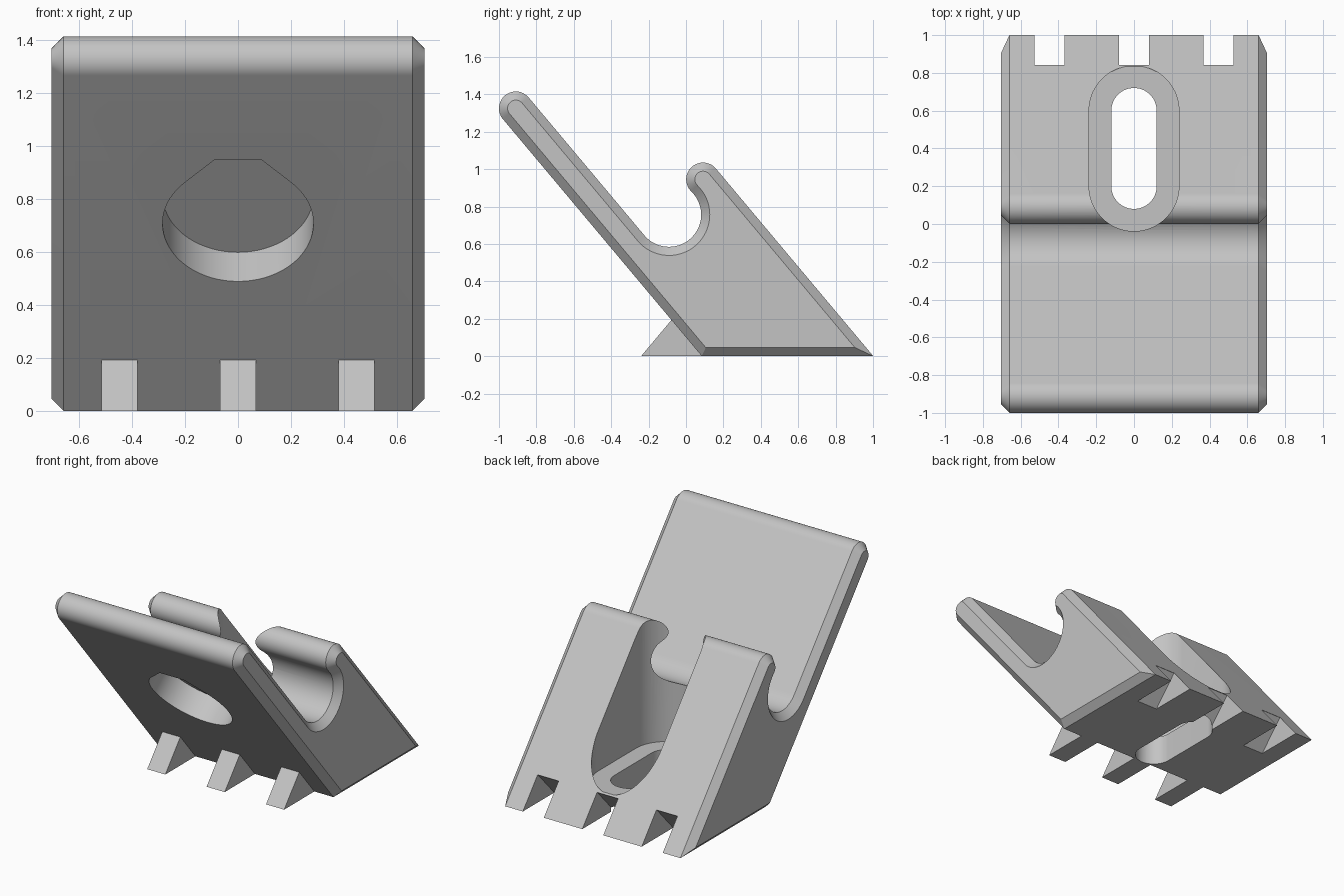
import bpy, bmesh
from math import sin, cos, tan, radians
from mathutils import Vector, Matrix

if "Cube" in bpy.data.objects:
    bpy.data.objects.remove(bpy.data.objects["Cube"], do_unlink=True)

TILT = 50                      # slope of the back plate
R = 0.09                       # rounding of the plate and hook tips
SCOOP = 0.172                  # radius of the cradle
CHAMFER = 0.046
HALF = 0.705

grey = bpy.data.materials.new("light grey plastic")
grey.use_nodes = True
grey.diffuse_color = (0.55, 0.55, 0.55, 1)
grey.node_tree.nodes["Principled BSDF"].inputs["Base Color"].default_value = grey.diffuse_color


def direction(deg):
    return Vector((cos(radians(deg)), sin(radians(deg))))


def arc(centre, radius, start, end, step=5):
    n = max(2, round(abs(end - start) / step))
    return [Vector(centre) + radius * direction(start + (end - start) * i / n)
            for i in range(n + 1)]


def inset(points, d):
    """Mitred inset of a clockwise outline."""
    result = []
    for i, p in enumerate(points):
        a = (p - points[i - 1]).normalized()
        b = (points[(i + 1) % len(points)] - p).normalized()
        na, nb = Vector((a.y, -a.x)), Vector((b.y, -b.x))
        result.append(p + (na + nb) * d / (1 + na.dot(nb)))
    return result


def loft(name, sections, frame):
    """Closed solid through (height, outline) sections in a local frame."""
    bm = bmesh.new()
    rings = [[bm.verts.new(frame @ Vector((p[0], p[1], w))) for p in pts] for w, pts in sections]
    for lo, hi in zip(rings, rings[1:]):
        for i in range(len(lo)):
            bm.faces.new((lo[i - 1], lo[i], hi[i], hi[i - 1]))
    bm.faces.new(rings[0])
    bm.faces.new(rings[-1])
    bmesh.ops.recalc_face_normals(bm, faces=bm.faces)
    mesh = bpy.data.meshes.new(name)
    bm.to_mesh(mesh)
    bm.free()
    mesh.materials.append(grey)
    obj = bpy.data.objects.new(name, mesh)
    bpy.context.collection.objects.link(obj)
    return obj


def prism(name, points, frame, low, high):
    return loft(name, [(low, points), (high, points)], frame)


def combine(target, tool, operation):
    mod = target.modifiers.new(tool.name, "BOOLEAN")
    mod.operation, mod.solver, mod.object = operation, "EXACT", tool
    tool.hide_render = True
    bpy.context.view_layer.objects.active = target
    bpy.ops.object.modifier_apply(modifier=mod.name)
    bpy.data.objects.remove(tool, do_unlink=True)


SIDE = Matrix(((0, 0, 1, 0), (1, 0, 0, 0), (0, 1, 0, 0), (0, 0, 0, 1)))
UP = Matrix.Identity(4)

# Side profile: plate tip, cradle, hook tip, sloped back, flat base
plate_tip = Vector((-0.91, 1.325))
cradle = plate_tip + 0.962 * direction(-TILT) + (R + SCOOP) * direction(90 - TILT)
hook_tip = cradle + (R + SCOOP) * direction(46)
hook = arc(hook_tip, R, 226, 40)
front_top = plate_tip + R * direction(220)
front_foot = front_top.x + front_top.y / tan(radians(TILT))
back_foot = hook[-1].x + hook[-1].y / tan(radians(TILT))
profile = (arc(plate_tip, R, 220, 40) + arc(cradle, SCOOP, 220, 406) + hook[1:]
           + [Vector((back_foot, 0)), Vector((front_foot, 0))])

# Stand body with chamfered ends
small = inset(profile, CHAMFER)
stand = loft("stand_body", [(-HALF, small), (CHAMFER - HALF, profile),
                            (HALF - CHAMFER, profile), (HALF, small)], SIDE)

# Front teeth and matching rear notches
for x in (-0.447, 0, 0.447):
    tooth = [(-0.24, 0), (-0.078, 0.193), (0, 0.193), (0.1, 0)]
    combine(stand, prism("front_tooth", tooth, SIDE, x - 0.068, x + 0.068), "UNION")
    notch = [(0.636, -0.03), (0.841, 0.214 - 0.025), (1.1, 0.189), (1.1, -0.03)]
    combine(stand, prism("rear_notch", notch, SIDE, x - 0.079, x + 0.079), "DIFFERENCE")


# Vertical slot through the hook with a narrower opening in its floor
def stadium(radius):
    return arc((0, 0.6), radius, 0, 180) + arc((0, 0.2), radius, 180, 360)


combine(stand, prism("wide_slot", stadium(0.238), UP, 0.2, 2), "DIFFERENCE")
combine(stand, prism("floor_opening", stadium(0.12), UP, -0.1, 0.5), "DIFFERENCE")

# Blind pocket in the front of the plate: circle with a flattened point
z = 0.708
c, s = cos(radians(TILT)), sin(radians(TILT))
pocket_frame = Matrix(((1, 0, 0, 0),
                       (0, -c, -s, front_foot - z / tan(radians(TILT))),
                       (0, s, -c, z), (0, 0, 0, 1)))
teardrop = arc((0, 0), 0.285, 135, 405) + [(0.09, 0.313), (-0.09, 0.313)]
combine(stand, prism("front_pocket", teardrop, pocket_frame, -0.171, 0.1), "DIFFERENCE")

# Smooth the rounded surfaces, keep the edges crisp
bpy.ops.object.select_all(action="DESELECT")
stand.select_set(True)
bpy.context.view_layer.objects.active = stand
bpy.ops.object.shade_smooth_by_angle(angle=radians(25))
